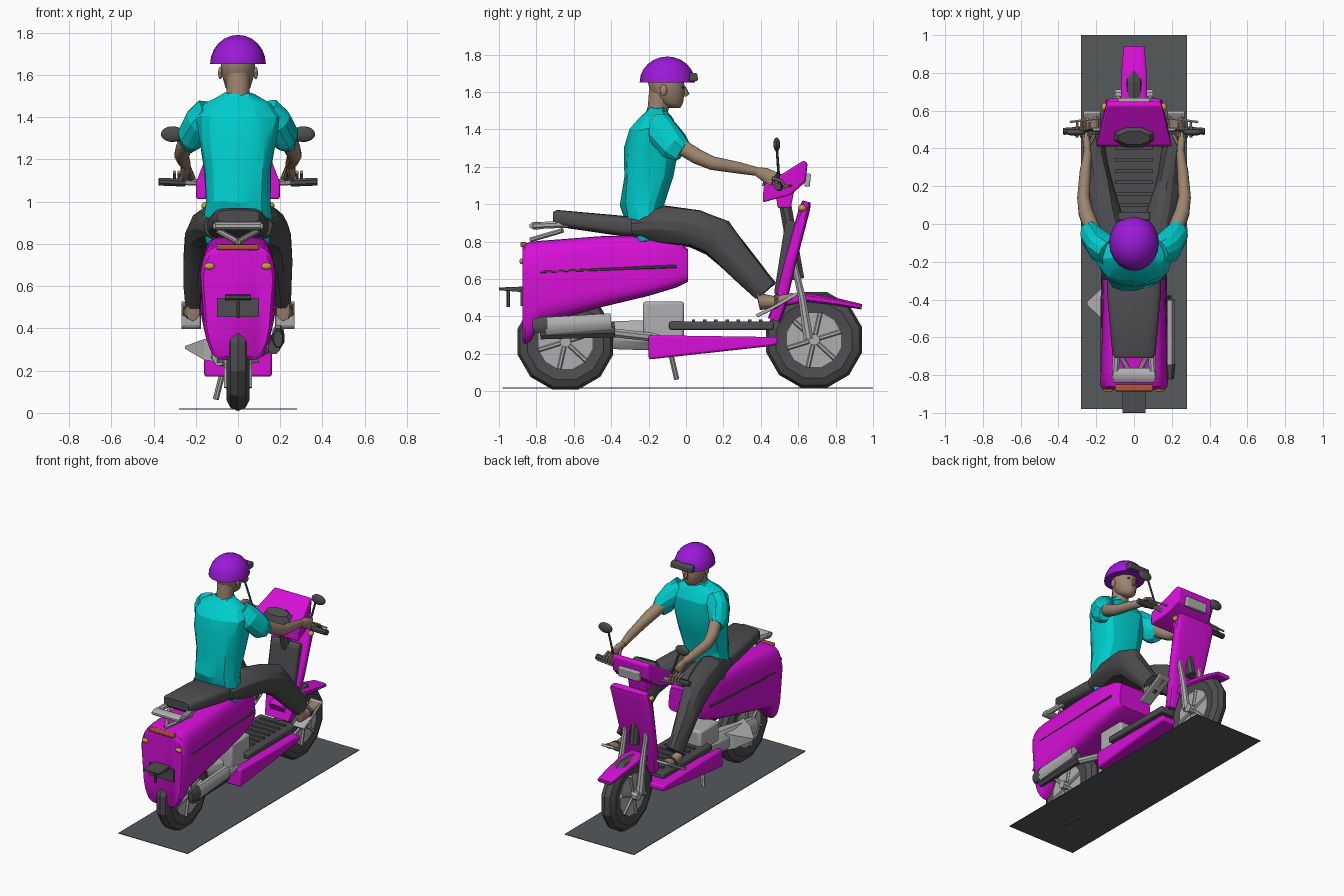
import bpy, bmesh, math, random
from mathutils import Vector, Matrix

cube = bpy.data.objects.get("Cube")
if cube:
    bpy.data.objects.remove(cube, do_unlink=True)
random.seed(4)


def material(name, *rgb):
    m = bpy.data.materials.new(name)
    m.use_nodes = True
    m.diffuse_color = (*rgb, 1)
    m.node_tree.nodes["Principled BSDF"].inputs["Base Color"].default_value = (*rgb, 1)
    return m


MAGENTA = material("magenta paint", .68, .005, .68)
CYAN = material("cyan cloth", 0, .62, .62)
PURPLE = material("purple helmet", .33, .01, .68)
DARK = material("dark rubber", .075, .075, .08)
SLATE = material("slate ground", .09, .1, .105)
SKIN = material("skin", .34, .235, .16)
METAL = material("light metal", .43, .43, .44)
GOLD = material("amber lens", .62, .36, .04)
RED = material("red lens", .45, .09, .04)
X, Y, Z = Vector((1, 0, 0)), Vector((0, 1, 0)), Vector((0, 0, 1))


def finish(name, bm, mat, angle=35, bevel=0):
    bmesh.ops.recalc_face_normals(bm, faces=bm.faces)
    me = bpy.data.meshes.new(name)
    bm.to_mesh(me)
    bm.free()
    me.materials.append(mat)
    for p in me.polygons:
        p.use_smooth = True
    me.set_sharp_from_angle(angle=math.radians(angle))
    ob = bpy.data.objects.new(name, me)
    bpy.context.collection.objects.link(ob)
    if bevel:
        mod = ob.modifiers.new("soft edges", "BEVEL")
        mod.width, mod.segments = bevel, 2
    return ob


def loft(name, rings, mat, n=10, power=2, axis=None, jitter=0, angle=35):
    """Skin rings (x, y, z, half width, half depth) set square to the path."""
    bm, loops = bmesh.new(), []
    pts = [Vector(r[:3]) for r in rings]
    for i, r in enumerate(rings):
        d = axis or (pts[min(i + 1, len(pts) - 1)] - pts[max(i - 1, 0)]).normalized()
        side = Y if abs(d.x) > .9 else X
        u = (side - d * side.dot(d)).normalized()
        v = d.cross(u)
        loop = []
        for k in range(n):
            a = math.tau * (k + .5) / n
            c, s = math.cos(a), math.sin(a)
            e = 2 / power
            p = pts[i] + u * r[3] * math.copysign(abs(c) ** e, c) + v * r[4] * math.copysign(abs(s) ** e, s)
            p += Vector([random.uniform(-jitter, jitter) for _ in "xyz"])
            loop.append(bm.verts.new(p))
        loops.append(loop)
    for a, b in zip(loops, loops[1:]):
        for k in range(n):
            bm.faces.new((a[k], a[(k + 1) % n], b[(k + 1) % n], b[k]))
    bm.faces.new(loops[0])
    bm.faces.new(loops[-1])
    return finish(name, bm, mat, angle)


def rod(name, a, b, r, mat, n=8):
    return loft(name, [(*a, r, r), (*b, r, r)], mat, n)


def prism(name, profile, half, mat, bevel=.008, x=0):
    """Extrude a (y, z) side profile across x."""
    bm = bmesh.new()
    f = bm.faces.new([bm.verts.new((x - half, y, z)) for y, z in profile])
    ext = bmesh.ops.extrude_face_region(bm, geom=[f])["geom"]
    bmesh.ops.translate(bm, vec=X * half * 2, verts=[g for g in ext if isinstance(g, bmesh.types.BMVert)])
    return finish(name, bm, mat, 30, bevel)


def box(name, loc, size, mat, tilt=0, bevel=0):
    bm = bmesh.new()
    m = Matrix.Translation(loc) @ Matrix.Rotation(tilt, 4, "X") @ Matrix.Diagonal((*size, 1))
    bmesh.ops.create_cube(bm, size=1, matrix=m)
    return finish(name, bm, mat, 30, bevel)


def ball(name, loc, size, mat, dome=False):
    bm = bmesh.new()
    m = Matrix.Translation(loc) @ Matrix.Diagonal((*size, 1))
    bmesh.ops.create_uvsphere(bm, u_segments=20, v_segments=12, radius=1, matrix=m)
    if dome:
        bmesh.ops.bisect_plane(bm, geom=bm.verts[:] + bm.edges[:] + bm.faces[:], plane_co=loc,
                               plane_no=-Z, clear_outer=True)
        bmesh.ops.holes_fill(bm, edges=[e for e in bm.edges if e.is_boundary])
    return finish(name, bm, mat)


# Ground and wheels
box("ground_plate", (0, .01, .018), (.56, 1.98, .004), SLATE)
for label, y, z in (("rear", -.645, .265), ("front", .685, .275)):
    loft(label + "_tyre", [(x, y, z, r, r) for x, r in
         ((-.045, .16), (-.055, .21), (-.035, .25), (0, .265), (.035, .25), (.055, .21), (.045, .16))],
         DARK, 12, axis=X, angle=25)
    rod(label + "_hub", (-.052, y, z), (.052, y, z), .15, METAL, 12)
    rod(label + "_axle", (-.1, y, z), (.1, y, z), .03, METAL)
    for k in range(6):
        a = math.tau * k / 6 + .3
        s, c = math.sin(a), math.cos(a)
        for x in (-.055, .055):
            rod(label + "_spoke", (x, y + .03 * c, z + .03 * s), (x, y + .15 * c, z + .15 * s), .012, METAL, 6)

# Rear bodywork, narrowing above and below the waist line
body = loft("rear_body", [(0, y, (lo + hi) / 2, w, (hi - lo) / 2) for y, lo, hi, w in (
    (-.875, .27, .77, .165), (-.86, .25, .79, .178), (-.83, .27, .8, .182), (-.78, .36, .805, .182),
    (-.45, .45, .83, .178), (-.2, .51, .835, .172), (-.05, .555, .81, .16), (.01, .585, .76, .135))],
    MAGENTA, 28, 6, axis=Y)
for v in body.data.vertices:
    z = v.co.z
    v.co.x *= 1 - max(0, z - .65) * .9 - max(0, .5 - z) * 1.05
for s in (-1, 1):
    rod("body_stripe", (s * .172, -.78, .638), (s * .163, -.05, .668), .008, DARK, 6)
    ball("rear_indicator", (s * .135, -.878, .695), (.024, .012, .016), GOLD)
box("tail_light", (0, -.868, .785), (.2, .035, .025), RED, bevel=.006)
box("number_plate", (0, -.878, .5), (.2, .012, .09), DARK)
prism("plate_bracket", [(-1, .555), (-1, .54), (-.87, .53), (-.87, .56)], .062, DARK, .004)
rod("bracket_drop", (0, -.95, .55), (0, -.95, .45), .01, DARK, 6)

# Seat and grab rail
loft("seat", [(0, -.71, .93, .1, .03), (0, -.69, .925, .115, .045), (0, -.35, .885, .145, .055),
              (0, -.1, .86, .13, .05), (0, .02, .82, .09, .03)], DARK, 20, 4, axis=Y)
loft("rail_bar", [(-.11, -.8, .885, .04, .022), (.11, -.8, .885, .04, .022)], METAL, 10)
for s in (-1, 1):
    rod("rail_arm", (s * .1, -.82, .885), (s * .09, -.6, .895), .02, METAL)
    rod("rail_brace", (s * .09, -.66, .86), (0, -.83, .81), .014, METAL)

# Engine, swing arm, exhaust and stand
box("engine_block", (0, -.12, .38), (.22, .22, .2), METAL, bevel=.015)
loft("swing_arm", [(-.02, -.12, .3, .11, .09), (-.08, -.4, .3, .06, .08), (-.09, -.66, .28, .035, .06)], METAL, 8)
loft("engine_cover", [(-.07, -.42, .3, .2, .09), (-.16, -.42, .3, .13, .07), (-.25, -.42, .31, .01, .01)],
     METAL, 4, axis=X, angle=10)
loft("muffler", [(.19, -.4, .375, .03, .045), (.19, -.75, .35, .03, .05)], METAL, 8)
loft("muffler_tail", [(.19, -.74, .355, .032, .052), (.19, -.82, .35, .022, .04)], DARK, 8)
loft("muffler_guard", [(.17, -.38, .33, .03, .045), (.17, -.78, .31, .03, .035)], DARK, 8)
rod("exhaust_pipe", (.17, -.45, .32), (.08, -.1, .28), .025, METAL)
rod("kickstand", (-.06, -.09, .24), (-.105, -.05, .065), .015, METAL)

# Footboard and lower panel
prism("lower_panel", [(-.2, .3), (-.2, .17), (.44, .24), (.49, .25), (.49, .29)], .16, MAGENTA, .012)
box("footboard", (0, .19, .35), (.3, .56, .045), DARK, bevel=.01)
for k in range(7):
    box("footboard_rib", (0, .04 + .06 * k, .376), (.2, .018, .014), DARK)

# Leg shield, glove panel, fender and fork
loft("leg_shield", [(0, .47, .38, .1, .035), (0, .5, .46, .115, .035), (0, .56, .7, .14, .032),
                    (0, .635, .98, .155, .03), (0, .645, 1.015, .14, .022)], MAGENTA, 20, 5)
prism("glove_panel", [(.47, .52), (.53, .52), (.6, .9), (.55, .92), (.53, .9)], .11, DARK, .012)
for s in (-1, 1):
    ball("front_indicator", (s * .155, .62, .98), (.018, .022, .018), GOLD)
    loft("fork_leg", [(s * .085, .57, .72, .016, .016), (s * .085, .62, .5, .022, .022),
                      (s * .085, .655, .28, .028, .028)], METAL, 8)
loft("front_fender", [(0, .45, .45, .055, .05), (0, .52, .49, .068, .035), (0, .65, .5, .072, .024),
                      (0, .82, .475, .066, .02), (0, .94, .452, .055, .014)], MAGENTA, 14, 4)

# Handlebar cowl, steering neck and instruments
cowl = prism("handlebar_cowl", [(.41, 1.01), (.415, 1.1), (.63, 1.235), (.65, 1.22), (.64, 1.12), (.56, 1.05)],
             .2, MAGENTA, .01)
for v in cowl.data.vertices:
    v.co.x *= 1 - max(0, v.co.y - .5) * 2
prism("steering_neck", [(.48, 1.06), (.49, .98), (.56, .98), (.58, 1.08)], .07, MAGENTA)
rod("steering_column", (0, .53, 1), (0, .6, .6), .035, DARK)
box("headlight", (0, .65, 1.13), (.17, .03, .07), METAL, -.1, .006)
loft("instrument_pod", [(0, .47, 1.12, .12, .075), (0, .455, 1.16, .09, .04)], DARK, 8)
for s in (-1, 1):
    rod("handlebar", (s * .1, .5, 1.085), (s * .27, .5, 1.09), .012, METAL)
    rod("grip", (s * .25, .5, 1.09), (s * .375, .49, 1.095), .02, DARK)
    rod("brake_lever", (s * .18, .56, 1.1), (s * .34, .54, 1.1), .007, METAL, 6)
    rod("mirror_stem", (s * .22, .5, 1.09), (s * .29, .485, 1.31), .007, DARK, 6)
    ball("mirror", (s * .31, .485, 1.32), (.055, .018, .037), DARK)

# Rider: shirt, head and helmet
loft("shirt", [(0, y, z, w, d) for y, z, w, d in (
    (-.225, .8, .15, .045), (-.225, .88, .165, .09), (-.235, 1, .155, .115), (-.2, 1.15, .16, .135),
    (-.185, 1.3, .185, .145), (-.175, 1.4, .195, .13), (-.165, 1.46, .16, .09), (-.16, 1.5, .08, .055),
    (-.155, 1.515, .065, .05))], CYAN, 18, 2.6, axis=Z, jitter=.007, angle=20)
loft("neck", [(0, -.155, 1.48, .055, .055), (0, -.135, 1.6, .06, .065)], SKIN, 12)
loft("head", [(0, y, z, w, d) for y, z, w, d in (
    (-.06, 1.515, .03, .03), (-.08, 1.54, .06, .065), (-.1, 1.6, .078, .095), (-.11, 1.68, .085, .1),
    (-.11, 1.74, .06, .07))], SKIN, 16, axis=Z, angle=60)
loft("nose", [(0, -.01, 1.63, .008, .008), (0, .003, 1.59, .014, .016), (0, -.01, 1.575, .012, .01)], SKIN, 6, axis=Z)
ball("helmet", (0, -.1, 1.652), (.132, .148, .138), PURPLE, dome=True)
prism("visor", [(.015, 1.655), (.02, 1.705), (.06, 1.7), (.065, 1.66)], .085, DARK, .008)
for s in (-1, 1):
    ball("eye", (s * .032, -.017, 1.625), (.012, .007, .006), DARK)
    ball("ear", (s * .084, -.12, 1.61), (.01, .02, .03), SKIN)

# Rider: limbs
for s in (-1, 1):
    loft("sleeve", [(s * .13, -.15, 1.43, .07, .07), (s * .18, -.12, 1.38, .078, .085),
                    (s * .225, -.06, 1.31, .062, .08), (s * .235, -.02, 1.285, .045, .062)], CYAN, 12,
         jitter=.006, angle=20)
    loft("arm", [(s * .2, -.08, 1.34, .045, .045), (s * .255, .06, 1.255, .04, .042),
                 (s * .268, .14, 1.22, .034, .038), (s * .258, .28, 1.195, .03, .032),
                 (s * .245, .38, 1.175, .022, .024)], SKIN, 12, angle=60)
    loft("hand", [(s * .245, .37, 1.178, .02, .022), (s * .25, .42, 1.16, .022, .04),
                  (s * .255, .47, 1.135, .02, .042)], SKIN, 8, angle=60)
    for k in range(4):
        x = s * (.235 + .022 * k)
        loft("finger", [(x, .46, 1.14, .009, .009), (x, .51, 1.125, .009, .009), (x, .535, 1.085, .007, .007)], SKIN, 6)
    rod("thumb", (s * .235, .42, 1.17), (s * .21, .47, 1.11), .01, SKIN, 6)
    loft("trouser_leg", [(s * .08, -.28, .88, .085, .06), (s * .11, -.12, .89, .095, .1),
                         (s * .15, .05, .87, .088, .1), (s * .175, .17, .82, .075, .105),
                         (s * .19, .26, .72, .066, .09), (s * .2, .36, .61, .055, .075),
                         (s * .205, .425, .535, .048, .066)], DARK, 14, jitter=.005, angle=20)
    loft("foot", [(s * .21, .38, .535, .032, .035), (s * .215, .395, .48, .034, .045),
                  (s * .22, .47, .475, .038, .034), (s * .225, .57, .51, .04, .016)], SKIN, 10, axis=Y, angle=60)
    prism("sandal_sole", [(.37, .41), (.385, .395), (.48, .445), (.6, .515), (.59, .53), (.47, .46)],
          .046, METAL, .005, x=s * .222)
    loft("sandal_strap", [(s * .22, .47, .475, .044, .04), (s * .22, .495, .485, .044, .036)], DARK, 10, axis=Y)
